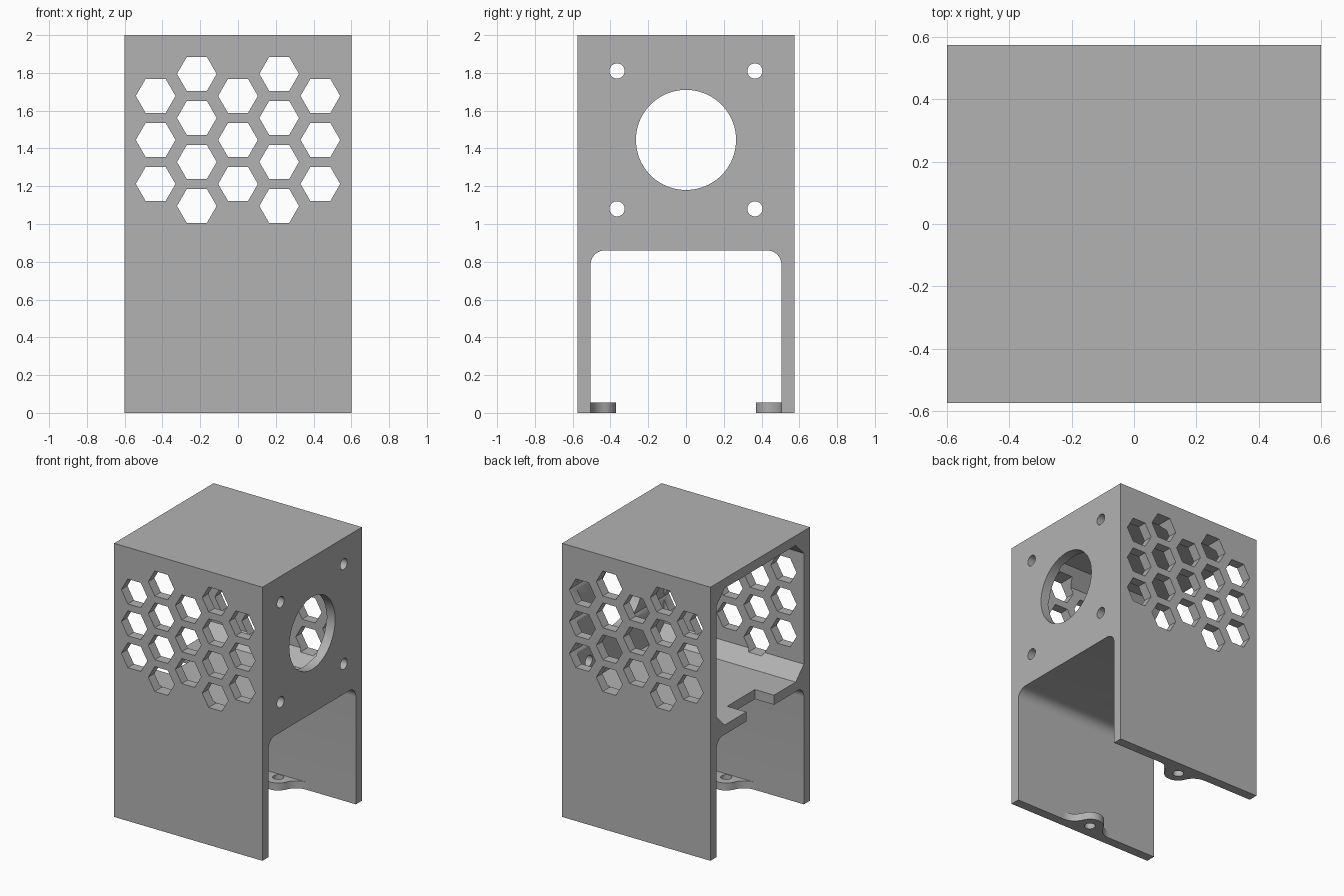
import bpy, bmesh
from math import sin, cos, pi, sqrt, atan2

cube = bpy.data.objects.get("Cube")
if cube:
    bpy.data.objects.remove(cube, do_unlink=True)

grey = bpy.data.materials.new("plain grey")
grey.use_nodes = True
grey.diffuse_color = (0.45, 0.45, 0.45, 1)
grey.node_tree.nodes["Principled BSDF"].inputs["Base Color"].default_value = (0.45, 0.45, 0.45, 1)

PLACE = {"x": lambda t, u, v: (t, u, v),
         "y": lambda t, u, v: (u, t, v),
         "z": lambda t, u, v: (u, v, t)}


def prism(name, outlines, axis, start, end):
    """Extrude flat outlines along an axis into one closed mesh object."""
    bm = bmesh.new()
    for pts in outlines:
        a = [bm.verts.new(PLACE[axis](start, u, v)) for u, v in pts]
        b = [bm.verts.new(PLACE[axis](end, u, v)) for u, v in pts]
        bm.faces.new(a)
        bm.faces.new(b[::-1])
        for i in range(len(pts)):
            j = (i + 1) % len(pts)
            bm.faces.new((a[j], a[i], b[i], b[j]))
    bmesh.ops.recalc_face_normals(bm, faces=bm.faces)
    mesh = bpy.data.meshes.new(name)
    bm.to_mesh(mesh)
    bm.free()
    mesh.materials.append(grey)
    obj = bpy.data.objects.new(name, mesh)
    bpy.context.collection.objects.link(obj)
    return obj


def arc(cx, cy, r, a0, a1, n):
    return [(cx + r * cos(a0 + (a1 - a0) * i / n), cy + r * sin(a0 + (a1 - a0) * i / n))
            for i in range(n + 1)]


def circle(cx, cy, r, n=64):
    return arc(cx, cy, r, 0, 2 * pi, n)[:-1]


def rect(u0, u1, v0, v1):
    return [(u0, v0), (u1, v0), (u1, v1), (u0, v1)]


def cut(obj, *cutters):
    """Subtract each cutter from the object, then discard it."""
    bpy.context.view_layer.objects.active = obj
    for c in cutters:
        mod = obj.modifiers.new("cut", "BOOLEAN")
        mod.operation, mod.solver, mod.object = "DIFFERENCE", "EXACT", c
        bpy.ops.object.modifier_apply(modifier=mod.name)
        bpy.data.objects.remove(c, do_unlink=True)


def smooth(obj):
    bpy.ops.object.select_all(action="DESELECT")
    obj.select_set(True)
    bpy.context.view_layer.objects.active = obj
    bpy.ops.object.shade_smooth_by_angle(angle=pi / 6)


HX, HY, WALL = 0.6, 0.575, 0.07
IN_Y = HY - WALL
SHELF, SHELF_TOP, CEILING = 0.86, 0.93, 1.93
MID = 1.445

# Housing block
housing = prism("housing", [rect(-HY, HY, 0, 2)], "x", -HX, HX)

# Upper chamber with chamfered corners, open on one side
c = 0.095
chamber = prism("chamber_cutter", [[
    (-IN_Y + c, SHELF_TOP), (IN_Y - c, SHELF_TOP), (IN_Y, SHELF_TOP + c), (IN_Y, CEILING - c),
    (IN_Y - c, CEILING), (-IN_Y + c, CEILING), (-IN_Y, CEILING - c), (-IN_Y, SHELF_TOP + c)]],
    "x", -HX - 0.1, HX - WALL)

# Lower passage with rounded top corners
r = 0.075
passage = prism("passage_cutter", [
    [(-IN_Y, -0.1), (IN_Y, -0.1)]
    + arc(IN_Y - r, SHELF - r, r, 0, pi / 2, 10)
    + arc(-IN_Y + r, SHELF - r, r, pi / 2, pi, 10)], "x", -HX - 0.1, HX + 0.1)

# Cable notch in the shelf edge
notch = prism("notch_cutter", [rect(-HX - 0.1, -HX + 0.155, -0.16, 0.16)], "z", 0.8, 1.0)

# Fan opening with four screw holes
holes = [circle(0, MID, 0.265, 96)]
holes += [circle(sy * 0.365, MID + sz * 0.365, 0.04, 32) for sy in (-1, 1) for sz in (-1, 1)]
fan = prism("fan_cutter", holes, "x", HX - 0.2, HX + 0.1)

# Hexagonal vents through front and back walls
hexes = []
for col in range(-2, 3):
    rows = 4 if col % 2 else 3
    for row in range(rows):
        hexes.append(circle(col * 0.218, MID + (row - (rows - 1) / 2) * 0.233, 0.105, 6))
vents = prism("vent_cutter", hexes, "y", -1, 1)

cut(housing, chamber, passage, notch, fan, vents)
smooth(housing)

# Mounting tabs: rounded ears flared into the walls
cy, ear, flare = 0.465, 0.095, 0.12
fy = IN_Y - flare
fx = sqrt((ear + flare) ** 2 - (cy - fy) ** 2)
touch = atan2(cy - fy, -fx)
half = arc(fx, fy, flare, pi / 2, touch, 10)
tip = arc(0, cy, ear, touch - pi, -pi - touch + pi, 24)
outline = half + tip[1:-1] + [(-x, y) for x, y in reversed(half)]
for name, s in (("front_mounting_tab", -1), ("back_mounting_tab", 1)):
    tab = prism(name, [[(x, s * y) for x, y in outline]], "z", 0, 0.055)
    cut(tab, prism("tab_hole_cutter", [circle(0, s * cy, 0.037, 32)], "z", -0.1, 0.2))
    smooth(tab)
